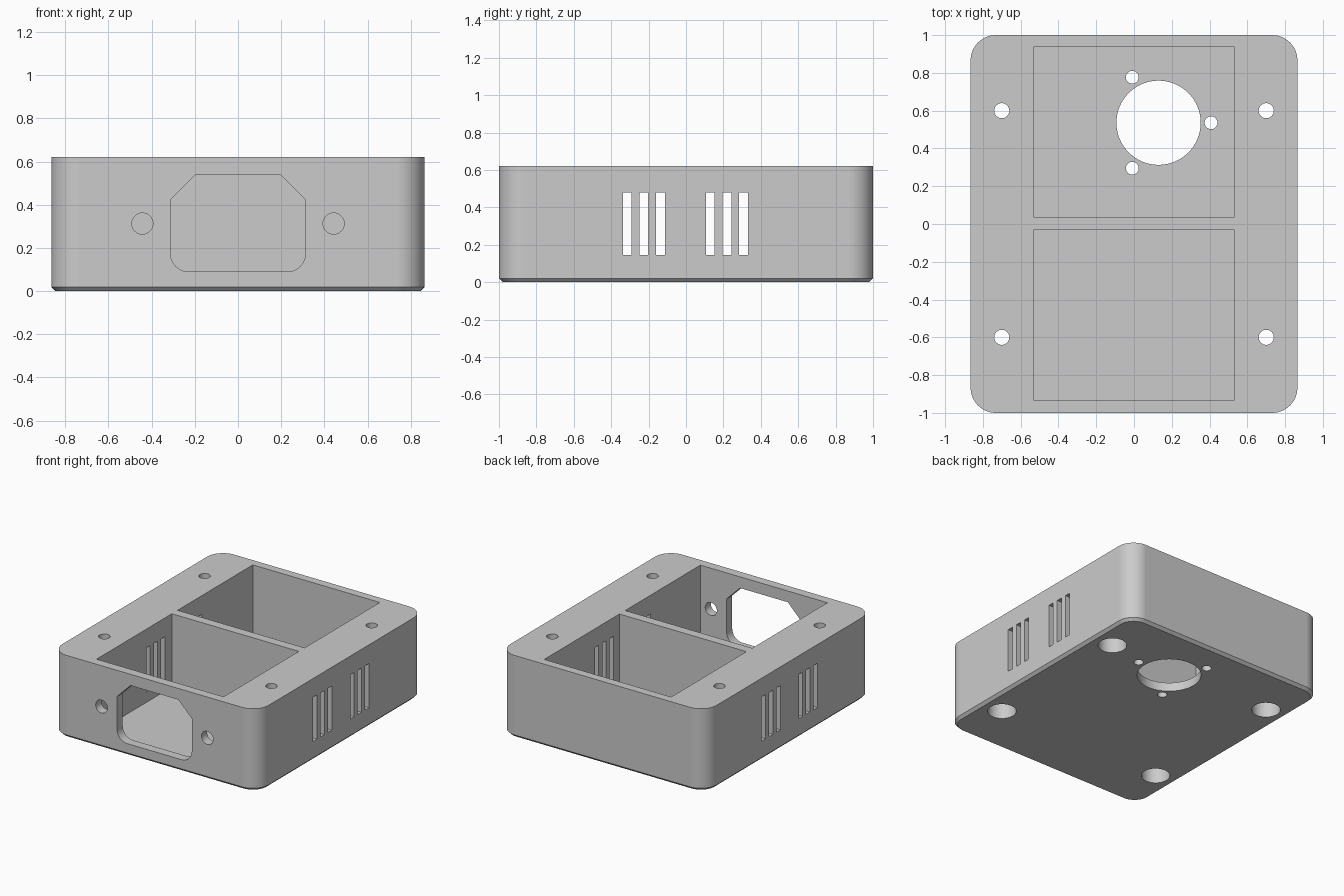
import bpy, bmesh
from math import sin, cos, pi, radians
from mathutils import Vector

cube = bpy.data.objects.get("Cube")
if cube:
    bpy.data.objects.remove(cube, do_unlink=True)

HALF_X, HALF_Y, HEIGHT = 0.865, 1.0, 0.622
WALL = 0.067

grey = bpy.data.materials.new("light_grey_plastic")
grey.use_nodes = True
grey.diffuse_color = (0.6, 0.6, 0.6, 1)
grey.node_tree.nodes["Principled BSDF"].inputs["Base Color"].default_value = (0.6, 0.6, 0.6, 1)

# Maps outline coordinates (u, v) and depth w to model space
AXES = {
    "x": lambda u, v, w: Vector((w, u, v)),
    "y": lambda u, v, w: Vector((u, w, v)),
    "z": lambda u, v, w: Vector((u, v, w)),
}


def arc(cx, cy, r, start, end, steps):
    angles = [radians(start + (end - start) * i / steps) for i in range(steps + 1)]
    return [(cx + r * cos(a), cy + r * sin(a)) for a in angles]


def circle(cx, cy, r, steps=48):
    return arc(cx, cy, r, 0, 360, steps)[:-1]


def rect(x0, x1, y0, y1):
    return [(x0, y0), (x1, y0), (x1, y1), (x0, y1)]


def rounded_rect(hx, hy, r):
    points = []
    for i, (sx, sy) in enumerate([(1, 1), (-1, 1), (-1, -1), (1, -1)]):
        points += arc(sx * (hx - r), sy * (hy - r), r, 90 * i, 90 * i + 90, 14)
    return points


def loft(name, sections, axis="z"):
    """Closed solid through matching outlines, given as (outline, depth)."""
    bm = bmesh.new()
    rings = [[bm.verts.new(AXES[axis](u, v, w)) for u, v in outline] for outline, w in sections]
    n = len(rings[0])
    for low, high in zip(rings, rings[1:]):
        for i in range(n):
            j = (i + 1) % n
            bm.faces.new((low[i], low[j], high[j], high[i]))
    bm.faces.new(rings[0][::-1])
    bm.faces.new(rings[-1])
    bmesh.ops.recalc_face_normals(bm, faces=bm.faces)
    mesh = bpy.data.meshes.new(name)
    bm.to_mesh(mesh)
    bm.free()
    mesh.materials.append(grey)
    obj = bpy.data.objects.new(name, mesh)
    bpy.context.collection.objects.link(obj)
    return obj


# Rounded box with a small chamfer around the underside
c = 0.02
box = loft("enclosure_box", [
    (rounded_rect(HALF_X - c, HALF_Y - c, 0.133 - c), 0),
    (rounded_rect(HALF_X, HALF_Y, 0.133), c),
    (rounded_rect(HALF_X, HALF_Y, 0.133), HEIGHT),
])

cutters = []


def cut(name, outline, axis, start, end):
    cutter = loft(name, [(outline, start), (outline, end)], axis)
    cutter.hide_render = True
    cutters.append(cutter)
    mod = box.modifiers.new(name, 'BOOLEAN')
    mod.operation, mod.solver, mod.object = 'DIFFERENCE', 'EXACT', cutter


# Two open pockets with a divider between them
cut("front_pocket", rect(-0.532, 0.532, -0.932, -0.032), "z", WALL, 1)
cut("rear_pocket", rect(-0.532, 0.532, 0.037, 0.937), "z", WALL, 1)

# Corner screw holes, counterbored from below
for x in (-0.7, 0.7):
    for y in (-0.6, 0.6):
        cut("screw_hole", circle(x, y, 0.04, 32), "z", -0.1, 1)
        cut("counterbore", circle(x, y, 0.1), "z", -0.1, HEIGHT - WALL)

# Round opening in the rear floor with three small holes
cx, cy = 0.13, 0.536
cut("floor_opening", circle(cx, cy, 0.223, 64), "z", -0.1, 0.2)
for i in range(3):
    a = i * 2 * pi / 3
    cut("floor_screw_hole", circle(cx + 0.278 * cos(a), cy + 0.278 * sin(a), 0.034, 32), "z", -0.1, 0.2)

# Power socket opening in the front wall and its two screw holes
r = 0.085
socket = (arc(-0.313 + r, 0.09 + r, r, 180, 270, 10) + arc(0.313 - r, 0.09 + r, r, 270, 360, 10)
          + [(0.313, 0.424), (0.2, 0.537), (-0.2, 0.537), (-0.313, 0.424)])
cut("socket_opening", socket, "y", -1.1, -0.9)
for x in (-0.443, 0.443):
    cut("socket_screw_hole", circle(x, 0.313, 0.049, 32), "y", -1.1, -0.9)

# Two groups of three vent slots through both sides
for group in (-0.225, 0.219):
    for i in (-1, 0, 1):
        y = group + i * 0.0885
        cut("vent_slot", rect(y - 0.023, y + 0.023, 0.145, 0.48), "x", -1, 1)

# Bake the cuts and remove the cutters
bpy.context.view_layer.update()
graph = bpy.context.evaluated_depsgraph_get()
cut_mesh = bpy.data.meshes.new_from_object(box.evaluated_get(graph))
box.modifiers.clear()
box.data = cut_mesh
for cutter in cutters:
    bpy.data.objects.remove(cutter, do_unlink=True)
cut_mesh.materials.clear()
cut_mesh.materials.append(grey)
for face in cut_mesh.polygons:
    face.material_index = 0

# Smooth curved walls, keep edges crisp
bpy.ops.object.select_all(action='DESELECT')
box.select_set(True)
bpy.context.view_layer.objects.active = box
bpy.ops.object.shade_smooth_by_angle(angle=radians(30))
weighted = box.modifiers.new("flat_faces", 'WEIGHTED_NORMAL')
weighted.keep_sharp = True
